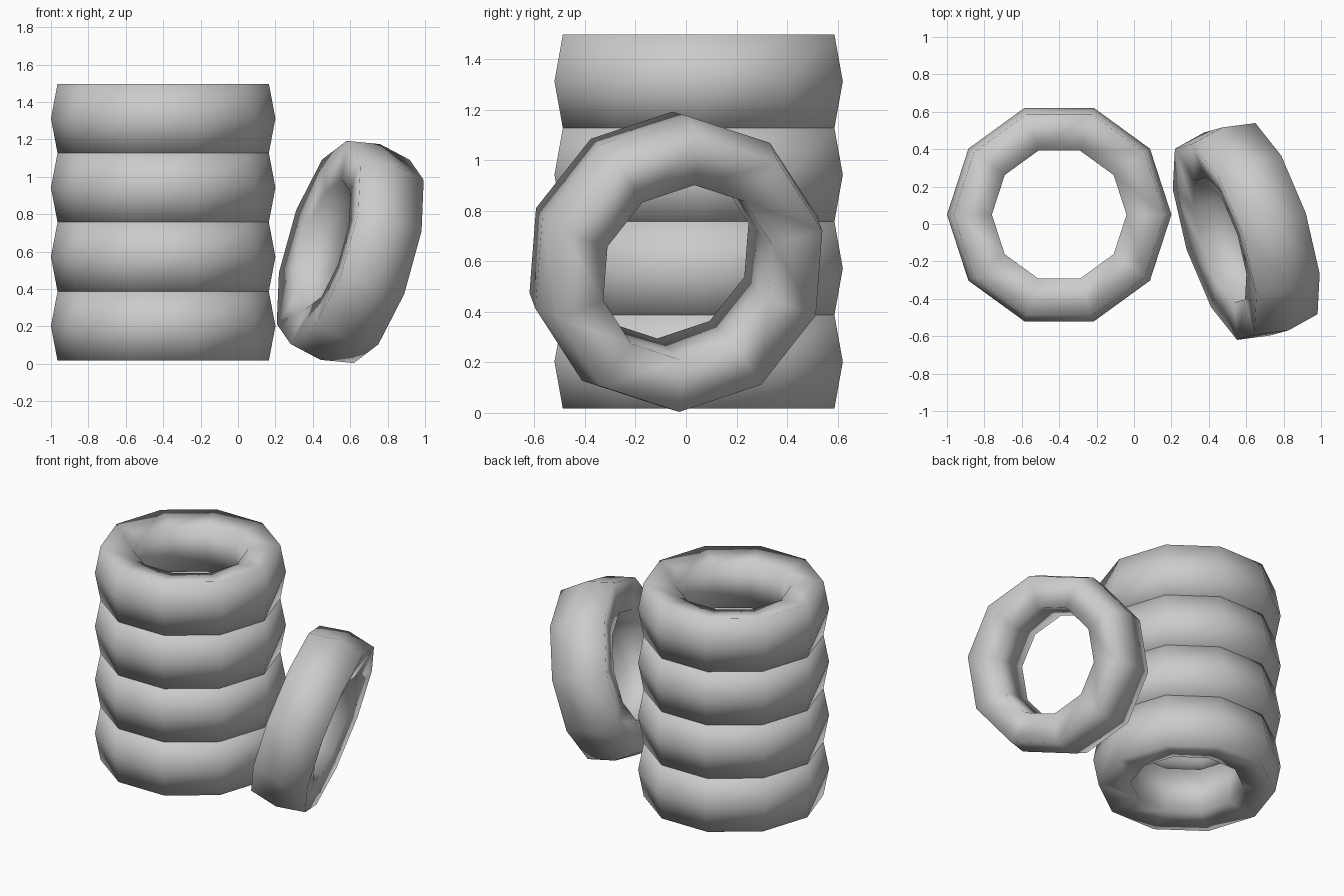
import bpy, bmesh, math
from mathutils import Matrix, Vector

cube = bpy.data.objects.get("Cube")
if cube:
    bpy.data.objects.remove(cube, do_unlink=True)

SIDES = 10
# Tyre cross-section as (radius, height): tread crown, shoulders, bead edges
PROFILE = [(0.6, 0), (0.565, 0.185), (0.36, 0.155), (0.36, -0.155), (0.565, -0.185)]

rubber = bpy.data.materials.new("light_grey_rubber")
rubber.use_nodes = True
grey = (0.6, 0.6, 0.6, 1)
rubber.diffuse_color = grey
rubber.node_tree.nodes["Principled BSDF"].inputs["Base Color"].default_value = grey


def tyre_mesh():
    """Sweep the cross-section around z into a closed ten-sided ring."""
    bm = bmesh.new()
    rings = []
    for i in range(SIDES):
        a = math.tau * i / SIDES
        rings.append([bm.verts.new((r * math.cos(a), r * math.sin(a), h)) for r, h in PROFILE])
    count = len(PROFILE)
    for i, ring in enumerate(rings):
        following = rings[(i + 1) % SIDES]
        for j in range(count):
            k = (j + 1) % count
            bm.faces.new((ring[j], following[j], following[k], ring[k]))
    bmesh.ops.recalc_face_normals(bm, faces=bm.faces[:])
    mesh = bpy.data.meshes.new("tyre")
    bm.to_mesh(mesh)
    bm.free()
    mesh.shade_smooth()
    mesh.materials.append(rubber)
    return mesh


def place(name, mesh, matrix):
    obj = bpy.data.objects.new(name, mesh)
    bpy.context.collection.objects.link(obj)
    obj.matrix_world = matrix


tyre = tyre_mesh()

# Upright stack of four tyres
for level in range(4):
    place(f"stacked_tyre_{level + 1}", tyre, Matrix.Translation((-0.4, 0.05, 0.202 + 0.37 * level)))

# Single tyre leaning against the stack
axle = Vector((0.913, 0.3, -0.275)).normalized()
spoke = Vector((0.16, 0.045, 0.583))
spoke = (spoke - axle * spoke.dot(axle)).normalized()
turn = Matrix((spoke, axle.cross(spoke), axle)).transposed().to_4x4()
place("leaning_tyre", tyre, Matrix.Translation((0.6, -0.04, 0.598)) @ turn)
